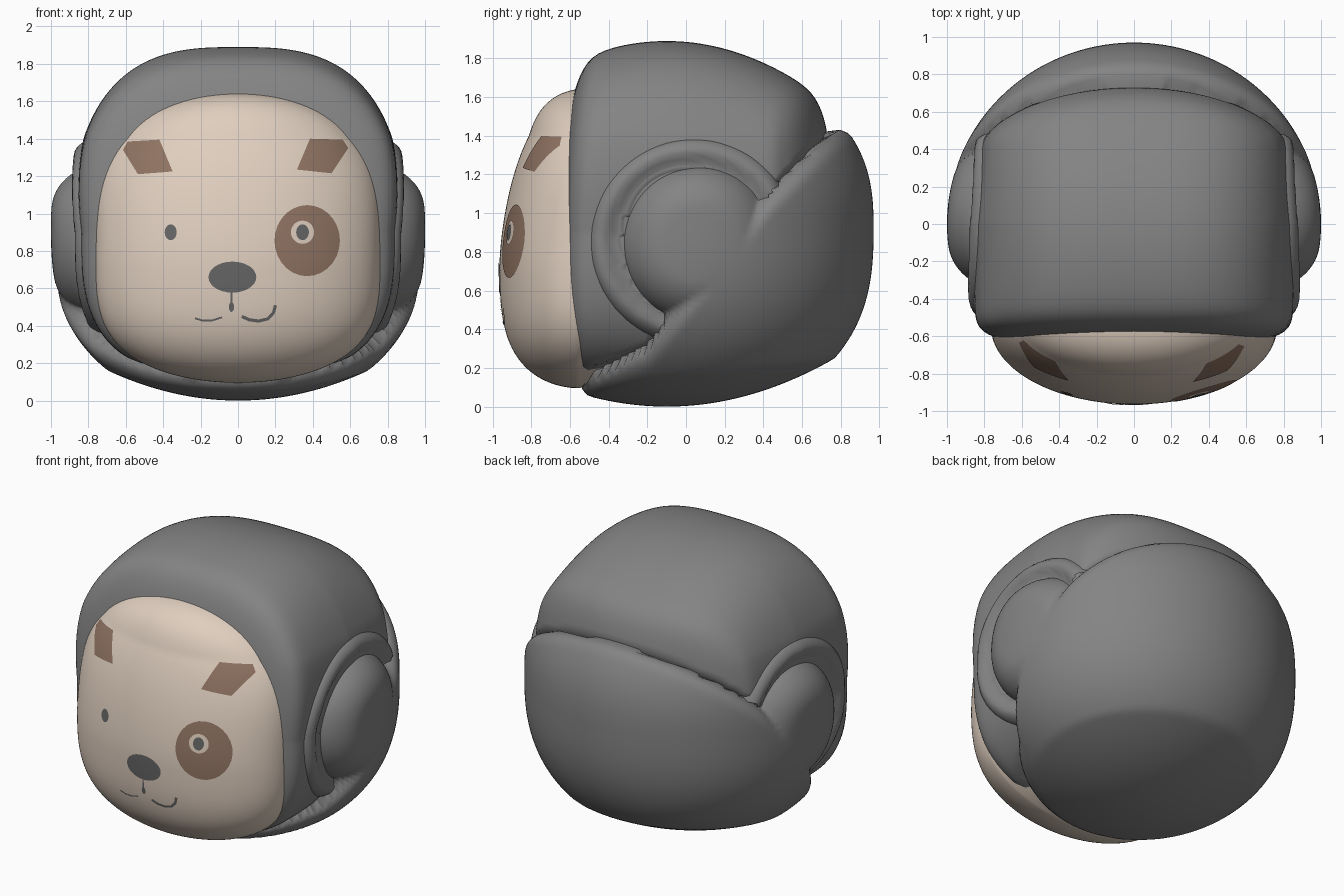
import bpy, bmesh, math
from mathutils import Vector

if "Cube" in bpy.data.objects:
    bpy.data.objects.remove(bpy.data.objects["Cube"])

C = Vector((0, 0, 0.92))          # common centre of the rounded shells


def material(name, rgb):
    m = bpy.data.materials.new(name)
    m.diffuse_color = (*rgb, 1)
    m.use_nodes = True
    m.node_tree.nodes["Principled BSDF"].inputs["Base Color"].default_value = m.diffuse_color
    return m


GREY = material("shell grey", (0.23, 0.23, 0.23))
DARK = material("feature dark grey", (0.13, 0.13, 0.13))
BEIGE = material("face beige", (0.74, 0.62, 0.52))
BROWN = material("patch brown", (0.28, 0.175, 0.125))


def finish(name, bm, mat):
    me = bpy.data.meshes.new(name)
    bm.to_mesh(me)
    bm.free()
    me.materials.append(mat)
    for p in me.polygons:
        p.use_smooth = True
    ob = bpy.data.objects.new(name, me)
    bpy.context.collection.objects.link(ob)
    return ob


def clamp(v, a=0.0, b=1.0):
    return max(a, min(b, v))


def bulge(d, width):
    """Quarter-round rise from 0 to 1 over the given width."""
    t = clamp(d / width)
    return math.sqrt(1 - (1 - t) ** 2)


def shell(name, inside, keep=None):
    """Sphere (poles on x) pushed out along its rays to an implicit surface."""
    bm = bmesh.new()
    bmesh.ops.create_uvsphere(bm, u_segments=176, v_segments=120, radius=1)
    for v in bm.verts:
        d = Vector((v.co.z, v.co.x, v.co.y))
        lo, hi = 0.4, 1.4
        for _ in range(15):
            mid = (lo + hi) / 2
            if inside(d.x * mid, d.y * mid, C.z + d.z * mid):
                lo = mid
            else:
                hi = mid
        v.co = C + d * lo
    if keep:
        bad = [v for v in bm.verts if not keep(v.co)]
        bmesh.ops.delete(bm, geom=bad, context='VERTS')
    return finish(name, bm, GREY)


# --- lower shell: bowl-bottomed ellipsoid bounded by a diagonal seam and ear discs
SEAM = [(-1.2, 0.15), (-0.6, 0.16), (-0.2, 0.36), (0.43, 1.15), (0.74, 1.46), (1.4, 2.1)]


def seam_d(y, z):
    for (y0, z0), (y1, z1) in zip(SEAM, SEAM[1:]):
        if y <= y1:
            break
    return (z0 + (z1 - z0) * (y - y0) / (y1 - y0) - z) * 0.7


def disc_d(y, z):
    return 0.41 - math.hypot(y - 0.07, z - 0.84)


def lower_d(y, z):
    return max(seam_d(y, z), disc_d(y, z))


def ellipsoid(x, y, z, s):
    dz = (z - C.z) / s
    h = 0.85 if dz > 0 else 0.98
    return (x / s) ** 2 + (y / s / 0.97) ** 2 + abs(dz / h) ** 2.6 < 1


def in_lower(x, y, z):
    if z < 0.33 * (x * x + (y + 0.1) ** 2):
        return False
    a, b = seam_d(y, z), disc_d(y, z)
    d = max(a, b)
    if d > 0:
        s = 0.83 + 0.17 * max(bulge(a, 0.13), bulge(b, 0.22))
    else:
        s = max(0.5, 0.83 + 5 * d)
    return ellipsoid(x, y, z, s)


shell("lower_shell", in_lower, lambda p: lower_d(p.y, p.z) > -0.065)


# --- upper shell: rounded box with a sloping roof, sunk below the seam
def upper_body(x, y, z):
    dz = z - 0.9
    if y < 0:
        y2 = y + 0.035 * (1 - ((z - 0.8) / 0.8) ** 2)
    else:
        y2 = y + 0.3 * x * x * clamp(y / 0.5)
    a = 0.84 - 0.08 * max(y, 0) + 0.05 * clamp(dz / 0.5)
    if dz > 0:
        n, h = 2.4, 0.99 - 0.45 * (y + 0.1) ** 2
    else:
        n, h = 3.0, 0.78
    return abs(x / a) ** 2.9 + abs(dz / h) ** n + abs((y2 - 0.07) / 0.69) ** 16 < 1


def in_upper(x, y, z):
    d = lower_d(y, z)
    if d > 0 and not ellipsoid(x, y, z, max(0.76, 1.02 - 4 * d)):
        return False
    return upper_body(x, y, z)


shell("upper_shell", in_upper)


# --- raised rings around the ear discs
def ring_d(y, z):
    return 0.54 - math.hypot(y - 0.04, z - 0.85)


def in_ring(x, y, z):
    d = ring_d(y, z)
    k = 0.96 + 0.08 * bulge(d, 0.07) if d > 0 else max(0.9, 0.96 + 3 * d)
    k -= clamp((d - 0.08) * 0.8, 0, 0.04)
    return upper_body(x / k, y / k, C.z + (z - C.z) / k)


shell("ear_rings", in_ring,
      lambda p: abs(p.x) > 0.5 and -0.03 < ring_d(p.y, p.z) < 0.22
      and seam_d(p.y, p.z) < 0.05)


# --- face: domed front
def face_term(z):
    t = (z - 0.87) / 0.775
    return abs(t) ** (3.2 if t > 0 else 4.0)


def face_y(x, z):
    t = clamp((z - 0.7) / 0.8)
    depth = math.sqrt(max(0, 1 - (x / 0.765) ** 2 - face_term(z)))
    lean = 0.09 * t * t * (3 - 2 * t) - 0.05 * clamp((z - 1.4) / 0.22)
    return -0.55 - 0.415 * depth + lean


def ringed(bm, rings, centre):
    """Fan from a centre point, then quad bands between closed rings."""
    c = bm.verts.new(centre)
    prev = None
    for ring in rings:
        cur = [bm.verts.new(p) for p in ring]
        for i in range(len(cur)):
            j = (i + 1) % len(cur)
            if prev:
                bm.faces.new((prev[i], cur[i], cur[j], prev[j]))
            else:
                bm.faces.new((c, cur[i], cur[j]))
        prev = cur


outline = []
for i in range(144):
    a = 2 * math.pi * i / 144
    lo, hi = 0.0, 1.0
    for _ in range(30):
        m = (lo + hi) / 2
        if (m * math.cos(a) / 0.765) ** 2 + face_term(0.87 + m * math.sin(a)) < 1:
            lo = m
        else:
            hi = m
    outline.append((lo * math.cos(a), lo * math.sin(a)))
rings = []
for k in range(1, 41):
    s = math.sin(math.pi / 2 * k / 40)
    rings.append([(x * s, face_y(x * s, 0.87 + z * s), 0.87 + z * s) for x, z in outline])
rings.append([(x * 0.93, -0.42, 0.87 + z * 0.93) for x, z in outline])   # tucked-in rim
bm = bmesh.new()
ringed(bm, rings, (0, face_y(0, 0.87), 0.87))
finish("face", bm, BEIGE)


# --- painted details: thin plates laid on the face
def plate(name, pts, mat, lift=0.004):
    pts = [(a[0] + (b[0] - a[0]) * t / 6, a[1] + (b[1] - a[1]) * t / 6)
           for a, b in zip(pts, pts[1:] + pts[:1]) for t in range(6)]
    if sum(a[0] * b[1] - b[0] * a[1] for a, b in zip(pts, pts[1:] + pts[:1])) < 0:
        pts.reverse()
    cx = sum(p[0] for p in pts) / len(pts)
    cz = sum(p[1] for p in pts) / len(pts)
    on = lambda x, z: (x, face_y(x, z) - lift, z)
    bm = bmesh.new()
    ringed(bm, [[on(cx + (x - cx) * k / 8, cz + (z - cz) * k / 8) for x, z in pts]
                for k in range(1, 9)], on(cx, cz))
    finish(name, bm, mat)


def oval(cx, cz, rx, rz):
    return [(cx + rx * math.cos(math.tau * i / 28), cz + rz * math.sin(math.tau * i / 28))
            for i in range(28)]


def stroke(name, path, w):
    bm = bmesh.new()
    prev = None
    for i, (x, z) in enumerate(path):
        a, b = path[max(i - 1, 0)], path[min(i + 1, len(path) - 1)]
        t = Vector((b[0] - a[0], b[1] - a[1])).normalized() * w / 2
        cur = [bm.verts.new((px, face_y(px, pz) - 0.004, pz))
               for px, pz in ((x - t.y, z + t.x), (x + t.y, z - t.x))]
        if prev:
            bm.faces.new((prev[0], prev[1], cur[1], cur[0]))
        prev = cur
    finish(name, bm, DARK)


plate("brow_left", [(-0.615, 1.34), (-0.59, 1.385), (-0.42, 1.395), (-0.35, 1.225), (-0.535, 1.21)], BROWN)
plate("brow_right", [(0.385, 1.40), (0.56, 1.395), (0.59, 1.35), (0.50, 1.215), (0.315, 1.235)], BROWN)
plate("eye_patch", oval(0.37, 0.855, 0.175, 0.19), BROWN, 0.003)
plate("eye_ring", oval(0.345, 0.90, 0.062, 0.062), BEIGE, 0.006)
plate("eye_right", oval(0.345, 0.90, 0.034, 0.042), DARK, 0.009)
plate("eye_left", oval(-0.36, 0.90, 0.032, 0.042), DARK)
plate("nose", oval(-0.03, 0.66, 0.128, 0.083), DARK)
plate("lip_drop", oval(-0.035, 0.50, 0.014, 0.026), DARK)
stroke("lip_line", [(-0.035, 0.59), (-0.035, 0.55), (-0.035, 0.51)], 0.01)
stroke("mouth_left", [(-0.23, 0.44), (-0.19, 0.428), (-0.14, 0.428), (-0.085, 0.445)], 0.01)
stroke("mouth_right", [(0.02, 0.45), (0.06, 0.432), (0.11, 0.425), (0.16, 0.437), (0.19, 0.47), (0.20, 0.51)], 0.017)
